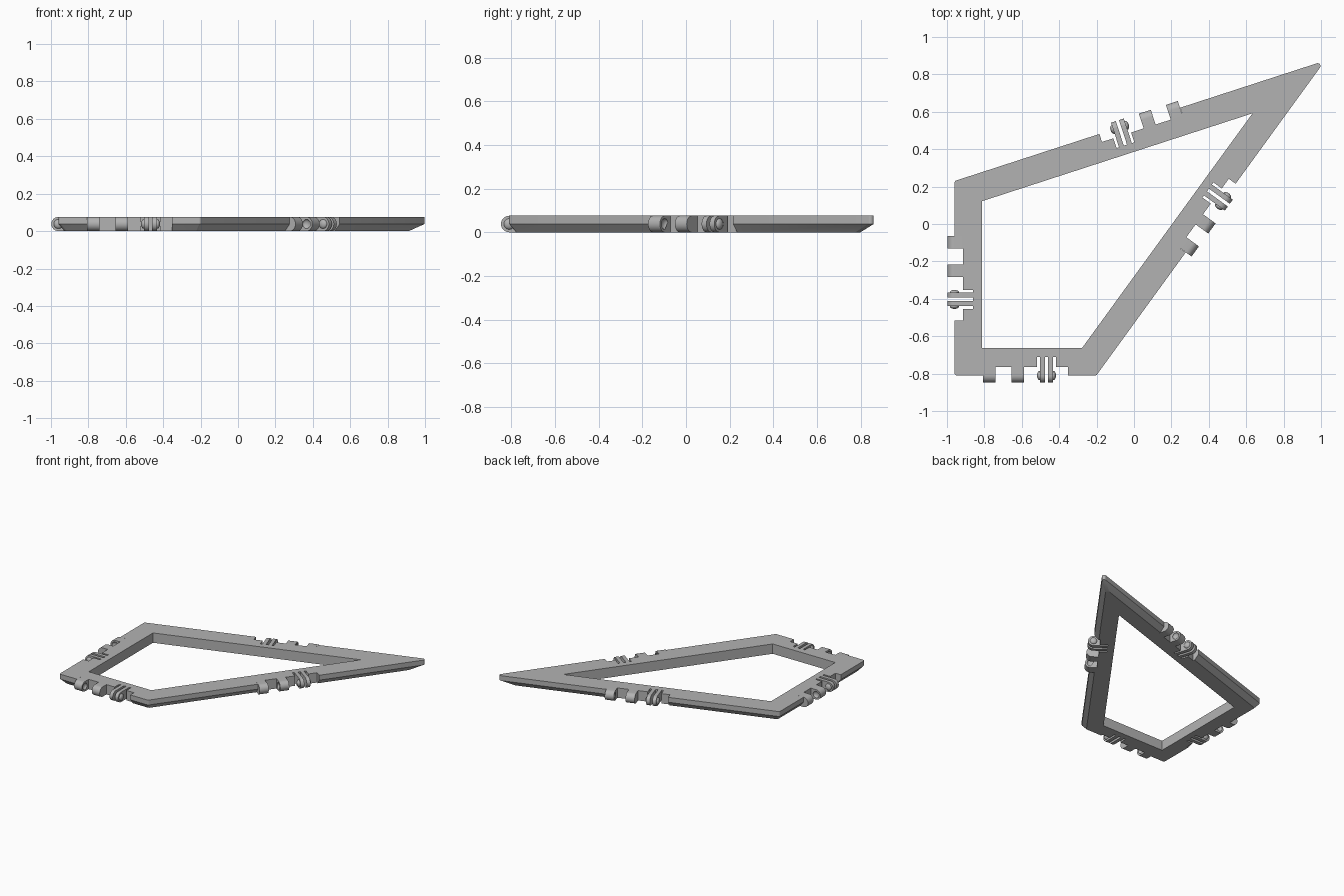
import bpy, bmesh
from math import cos, sin, pi, radians
from mathutils import Vector, Matrix

if "Cube" in bpy.data.objects:
    bpy.data.objects.remove(bpy.data.objects["Cube"])

grey = bpy.data.materials.new("plain grey")
grey.use_nodes = True
colour = (0.45, 0.45, 0.45, 1)
grey.diffuse_color = colour
grey.node_tree.nodes["Principled BSDF"].inputs["Base Color"].default_value = colour

H = 0.076            # frame thickness
R = H / 2            # hinge radius
WIDTH = 0.148        # width of the frame band
CHAMFER = 0.032      # inward slope of the lower outer edge
NOTCH, SLOT = 0.045, 0.1   # cut depths measured from the outer edge
# Frame sides: direction of the outward normal, distance from the centre
SIDES = [(-90, 0.81), (-36, 0.313), (108, 0.515), (180, 0.96)]
NAMES = ["front", "left", "back", "right"]


def normal(i):
    a = radians(SIDES[i % 4][0])
    return Vector((cos(a), sin(a)))


def corner(i, inset):
    """Corner between side i and the next one, with both moved inward."""
    n, m = normal(i), normal(i + 1)
    d, e = SIDES[i % 4][1] - inset, SIDES[(i + 1) % 4][1] - inset
    det = n.x * m.y - n.y * m.x
    return Vector(((d * m.y - e * n.y) / det, (n.x * e - m.x * d) / det))


def rounded(inset, z, r=0.015, steps=8):
    ring = []
    for i in range(4):
        centre = corner(i, inset + r)
        a = radians(SIDES[i][0])
        turn = normal(i).angle(normal(i + 1))
        for k in range(steps + 1):
            t = a + turn * k / steps
            ring.append((centre.x + r * cos(t), centre.y + r * sin(t), z))
    return ring


def loft(name, rings, matrix=Matrix()):
    """Solid through matching rings, capped at both ends."""
    bm = bmesh.new()
    rows = [[bm.verts.new(p) for p in ring] for ring in rings]
    for a, b in zip(rows, rows[1:]):
        for k in range(len(a)):
            j = (k + 1) % len(a)
            bm.faces.new((a[k], a[j], b[j], b[k]))
    bm.faces.new(rows[0])
    bm.faces.new(rows[-1])
    bmesh.ops.recalc_face_normals(bm, faces=bm.faces)
    return finish(name, bm, matrix)


def finish(name, bm, matrix):
    mesh = bpy.data.meshes.new(name)
    bm.transform(matrix)
    bm.to_mesh(mesh)
    bm.free()
    mesh.materials.append(grey)
    ob = bpy.data.objects.new(name, mesh)
    bpy.context.collection.objects.link(ob)
    return ob


def select(ob):
    bpy.ops.object.select_all(action='DESELECT')
    ob.select_set(True)
    bpy.context.view_layer.objects.active = ob


def cut(ob, cutter):
    cutter.hide_render = True
    mod = ob.modifiers.new("cut", 'BOOLEAN')
    mod.operation, mod.solver, mod.object = 'DIFFERENCE', 'EXACT', cutter
    select(ob)
    bpy.ops.object.modifier_apply(modifier=mod.name)
    bpy.data.objects.remove(cutter)


def smooth(ob):
    select(ob)
    bpy.ops.object.shade_smooth_by_angle(angle=radians(30))


def tab(name, u, width, matrix):
    """Hinge tab: rounded outer end on the edge line, flat root in the notch."""
    outline = [(NOTCH, 0), (0, 0)]
    for k in range(1, 16):
        t = -pi / 2 - pi * k / 16
        outline.append((R * cos(t), R + R * sin(t)))
    outline += [(0, H), (NOTCH, H)]
    return loft(name, [[(x, y, z) for y, z in outline]
                       for x in (u - width / 2, u + width / 2)], matrix)


def button(name, u, matrix):
    """Flattened ball centred on the hinge axis."""
    bm = bmesh.new()
    bmesh.ops.create_uvsphere(bm, u_segments=20, v_segments=12, radius=0.025)
    place = Matrix.Translation((u, 0, R)) @ Matrix.Diagonal((0.6, 1, 1, 1))
    return finish(name, bm, matrix @ place)


# Frame band with a chamfered lower outer edge and an open middle
frame = loft("frame", [rounded(0, H), rounded(0, R), rounded(CHAMFER, 0)])
opening = [corner(i, WIDTH) for i in range(4)]
cut(frame, loft("opening_cutter", [[(p.x, p.y, z) for p in opening] for z in (-0.1, 0.2)]))

KNUCKLES = (-0.193, -0.041)
LEAF, LEAF_W, MID, KNUCKLE_W = 0.113, 0.027, 0.009, 0.067
END = 0.227

for i, side in enumerate(NAMES):
    n = normal(i)
    along = Vector((-n.y, n.x))
    mid = (corner(i - 1, 0) + corner(i, 0)) / 2
    M = Matrix(((along.x, -n.x, 0, mid.x), (along.y, -n.y, 0, mid.y),
                (0, 0, 1, 0), (0, 0, 0, 1)))

    # Notch with three deeper slots beside the spring leaves
    comb = [(-END, -0.1), (-END, NOTCH)]
    outer = MID + LEAF_W
    for a, b in ((-outer - 0.014, -outer), (-MID, MID), (outer, outer + 0.014)):
        comb += [(LEAF + a, NOTCH), (LEAF + a, SLOT), (LEAF + b, SLOT), (LEAF + b, NOTCH)]
    comb += [(END, NOTCH), (END, -0.1)]
    cut(frame, loft("notch_cutter", [[(x, y, z) for x, y in comb] for z in (-0.1, 0.2)], M))

    # Solid knuckles with dimples facing each other
    for u, name, s in zip(KNUCKLES, ("outer", "inner"), (1, -1)):
        knuckle = tab(f"{side}_{name}_knuckle", u, KNUCKLE_W, M)
        cut(knuckle, button("dimple_cutter", u + s * KNUCKLE_W / 2, M))
        smooth(knuckle)

    # Pair of spring leaves with snap buttons on their outer faces
    for s, name in ((-1, "first"), (1, "second")):
        smooth(tab(f"{side}_{name}_leaf", LEAF + s * (MID + LEAF_W / 2), LEAF_W, M))
        smooth(button(f"{side}_{name}_button", LEAF + s * outer, M))

smooth(frame)
